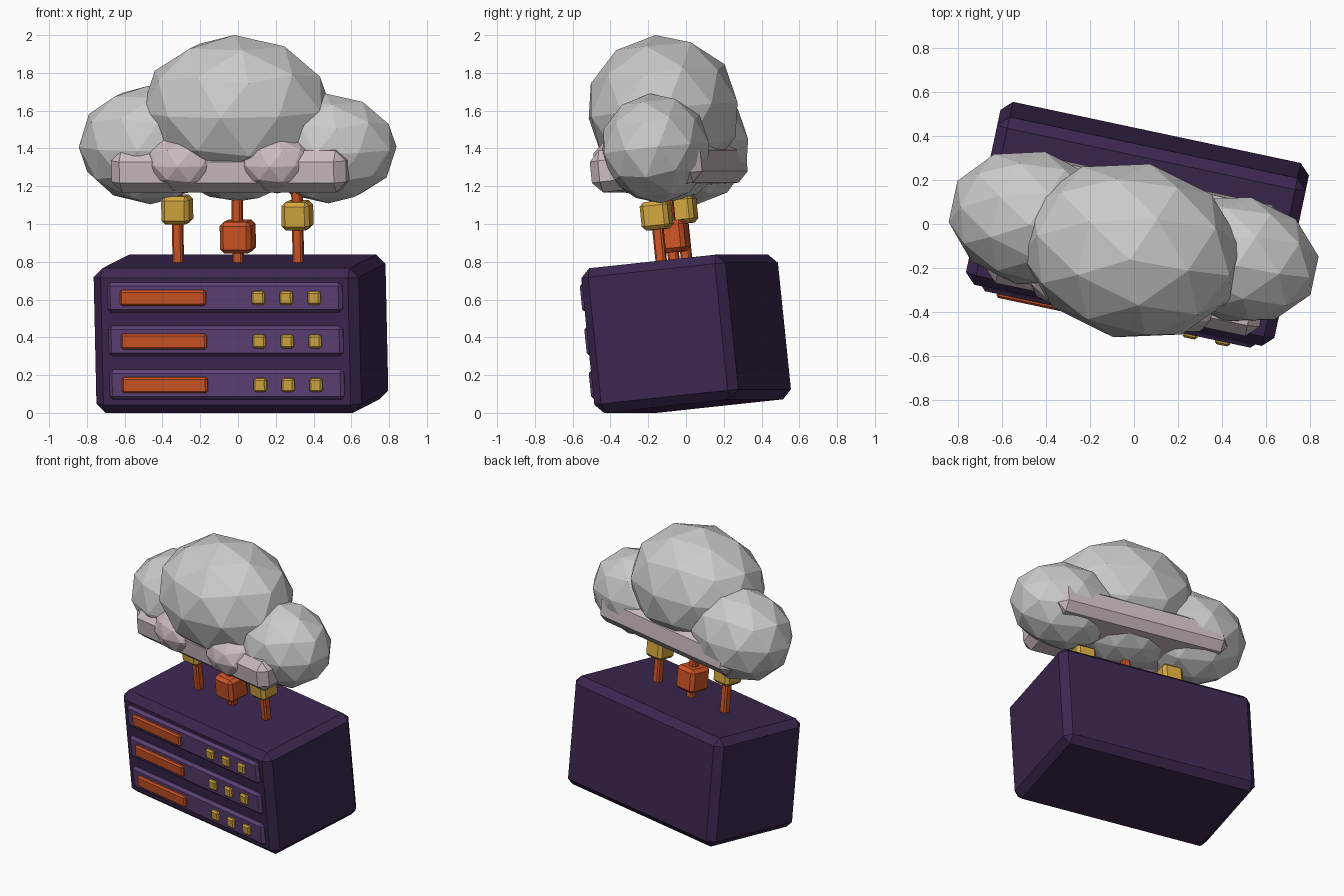
import bpy, bmesh
from math import radians
from mathutils import Matrix

if "Cube" in bpy.data.objects:
    bpy.data.objects.remove(bpy.data.objects["Cube"])

# The whole model leans forward and is turned about z
ROOT = (Matrix.Translation((0.024, 0.04, 0.036))
        @ Matrix.Rotation(radians(-12), 4, 'Z') @ Matrix.Rotation(radians(6), 4, 'X'))


def material(name, rgb):
    m = bpy.data.materials.new(name)
    m.diffuse_color = (*rgb, 1)
    m.use_nodes = True
    m.node_tree.nodes["Principled BSDF"].inputs["Base Color"].default_value = m.diffuse_color
    return m


DARK = material("dark_purple", (0.045, 0.02, 0.08))
PURPLE = material("purple", (0.11, 0.053, 0.18))
ORANGE = material("orange", (0.62, 0.09, 0.02))
YELLOW = material("yellow", (0.66, 0.39, 0.05))
WHITE = material("cloud_white", (0.8, 0.78, 0.78))
PINK = material("pale_pink", (0.6, 0.5, 0.54))


def finish(bm, name, mat):
    mesh = bpy.data.meshes.new(name)
    bm.to_mesh(mesh)
    bm.free()
    mesh.materials.append(mat)
    ob = bpy.data.objects.new(name, mesh)
    bpy.context.collection.objects.link(ob)
    ob.matrix_world = ROOT
    return ob


def box(name, center, size, bevel, mat):
    bm = bmesh.new()
    bmesh.ops.create_cube(bm, size=1, matrix=Matrix.Translation(center) @ Matrix.Diagonal((*size, 1)))
    bmesh.ops.bevel(bm, geom=bm.edges[:], offset=bevel, segments=1, affect='EDGES', profile=0.5)
    return finish(bm, name, mat)


def puff(name, center, radii, mat):
    bm = bmesh.new()
    bmesh.ops.create_icosphere(bm, subdivisions=2, radius=1,
                               matrix=Matrix.Translation(center) @ Matrix.Diagonal((*radii, 1)))
    return finish(bm, name, mat)


# Cabinet
box("cabinet", (0, 0, 0.385), (1.434, 0.784, 0.77), 0.048, DARK)

# Three drive panels with slot and lights
for i in range(3):
    z = 0.62 - 0.232 * i
    box(f"panel_{i}", (0.003, -0.385, z), (1.27, 0.06, 0.16), 0.018, PURPLE)
    box(f"slot_{i}", (-0.328, -0.413, z), (0.463, 0.045, 0.083), 0.01, ORANGE)
    for j in range(3):
        box(f"light_{i}_{j}", (0.188 + 0.151 * j, -0.413, z), (0.07, 0.045, 0.072), 0.01, YELLOW)

# Posts and their joint blocks
for name, x, z, s, mat in (("left", -0.325, 1.049, 0.15, YELLOW),
                           ("middle", 0, 0.905, 0.168, ORANGE),
                           ("right", 0.325, 1.018, 0.15, YELLOW)):
    box(f"post_{name}", (x, -0.025, 1.0), (0.055, 0.055, 0.5), 0.01, ORANGE)
    box(f"joint_{name}", (x, -0.025, z), (s, s, s), 0.022, mat)

# Cloud base slab and small front puffs
box("cloud_base", (0.005, 0, 1.275), (1.27, 0.6, 0.222), 0.055, PINK)
for name, s in (("left", -1), ("right", 1)):
    puff(f"front_puff_{name}", (0.25 * s, -0.17, 1.31), (0.22, 0.19, 0.16), PINK)

# Cloud puffs
puff("cloud_main", (0, 0, 1.575), (0.512, 0.405, 0.4), WHITE)
puff("cloud_left", (-0.48, 0.03, 1.386), (0.38, 0.31, 0.315), WHITE)
puff("cloud_right", (0.48, 0.04, 1.367), (0.375, 0.29, 0.292), WHITE)
puff("cloud_underside", (0, 0, 1.26), (0.3, 0.25, 0.17), WHITE)
